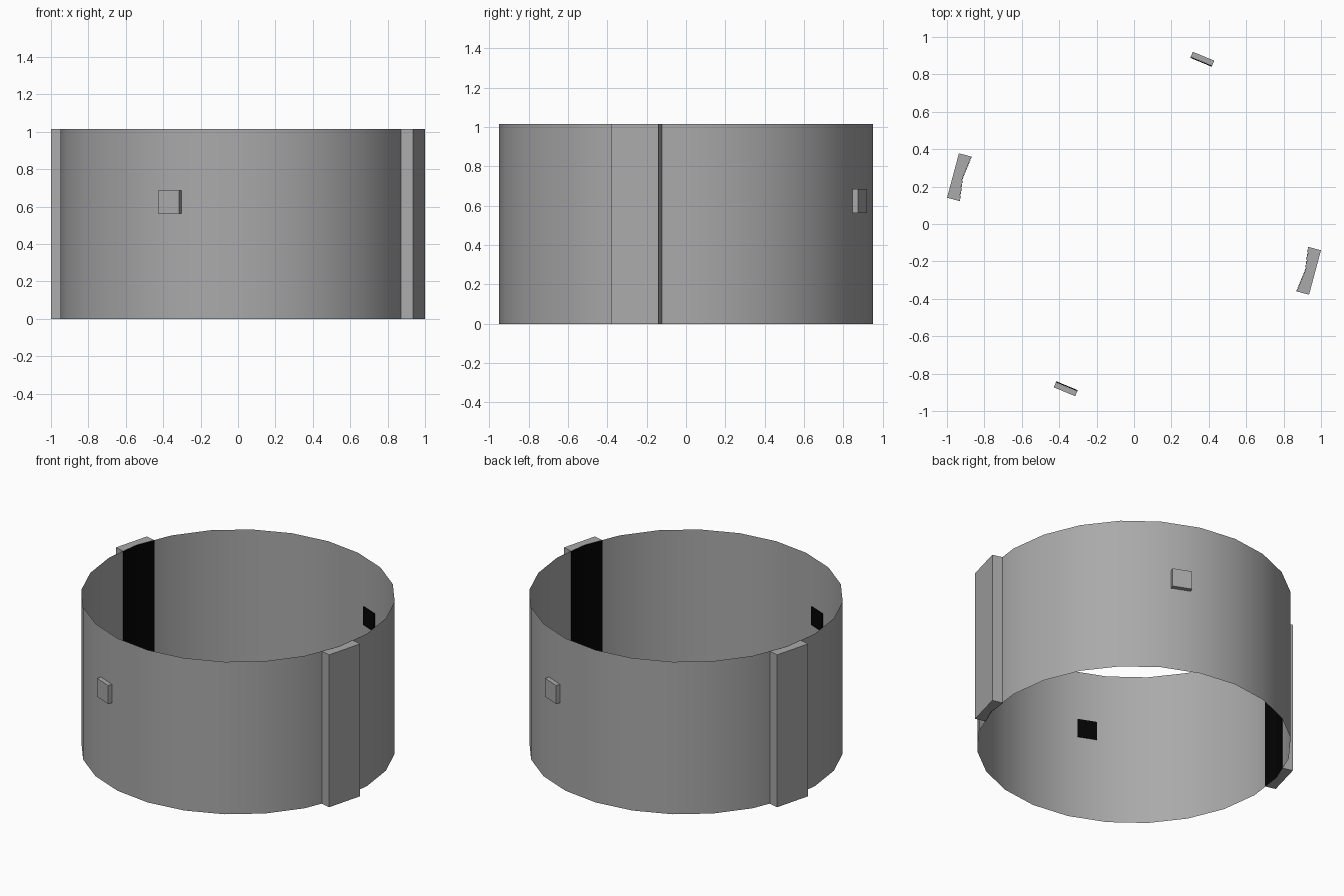
import bpy, bmesh, math

if "Cube" in bpy.data.objects:
    bpy.data.objects.remove(bpy.data.objects["Cube"])

R, H, N = 0.95, 1.016, 24
AP = R * math.cos(math.pi / N)          # distance to the middle of a facet


def material(name, v):
    m = bpy.data.materials.new(name)
    m.diffuse_color = (v, v, v, 1)
    m.use_nodes = True
    m.node_tree.nodes["Principled BSDF"].inputs["Base Color"].default_value = m.diffuse_color
    return m


GREY = material("mid grey", 0.40)
BLACK = material("black", 0.001)


def finish(name, bm, mat):
    me = bpy.data.meshes.new(name)
    bm.to_mesh(me)
    bm.free()
    ob = bpy.data.objects.new(name, me)
    bpy.context.collection.objects.link(ob)
    me.materials.append(mat)
    return ob


def prism(name, profile, angle, z0, z1, mat):
    """Extrude a (radial, tangential) outline upward, turned to an angle."""
    c, s = math.cos(angle), math.sin(angle)
    bm = bmesh.new()
    base = bm.faces.new([bm.verts.new((r * c - t * s, r * s + t * c, z0)) for r, t in profile])
    top = bmesh.ops.extrude_face_region(bm, geom=[base])["geom"]
    bmesh.ops.translate(bm, vec=(0, 0, z1 - z0),
                        verts=[v for v in top if isinstance(v, bmesh.types.BMVert)])
    bmesh.ops.recalc_face_normals(bm, faces=bm.faces)
    return finish(name, bm, mat)


# Open thin ring wall, smooth shaded
bm = bmesh.new()
rings = [[bm.verts.new((R * math.cos(2 * math.pi * i / N), R * math.sin(2 * math.pi * i / N), z))
          for i in range(N)] for z in (0, H)]
for i in range(N):
    j = (i + 1) % N
    f = bm.faces.new((rings[0][i], rings[0][j], rings[1][j], rings[1][i]))
    f.smooth = True
finish("ring_wall", bm, GREY)

# Parts repeated on opposite sides
half = math.pi / N
ir, it = AP * math.cos(half), AP * math.sin(half)
for k, side in enumerate(("a", "b")):
    turn = k * math.pi
    # Full-height rib hugging a corner of the ring, with black inner lining
    a = math.radians(-15) + turn
    prism("rib_" + side, [(1.002, -it), (1.002, it), (ir, it), (R, 0), (ir, -it)],
          a, 0, H, GREY)
    g = 0.003
    prism("rib_lining_" + side,
          [(ir - g, -it), (R - g, 0), (ir - g, it), (ir - g / 3, it), (R - g / 3, 0), (ir - g / 3, -it)],
          a, 0.0005, H - 0.0005, BLACK)
    # Small square plate on a facet, with black inner face
    a = math.radians(67.5) + turn
    w = 0.062
    prism("plate_" + side, [(AP, -w), (0.971, -w), (0.971, w), (AP, w)], a, 0.562, 0.685, GREY)
    prism("plate_lining_" + side, [(0.936, -w), (AP - 0.0005, -w), (AP - 0.0005, w), (0.936, w)],
          a, 0.562, 0.685, BLACK)
